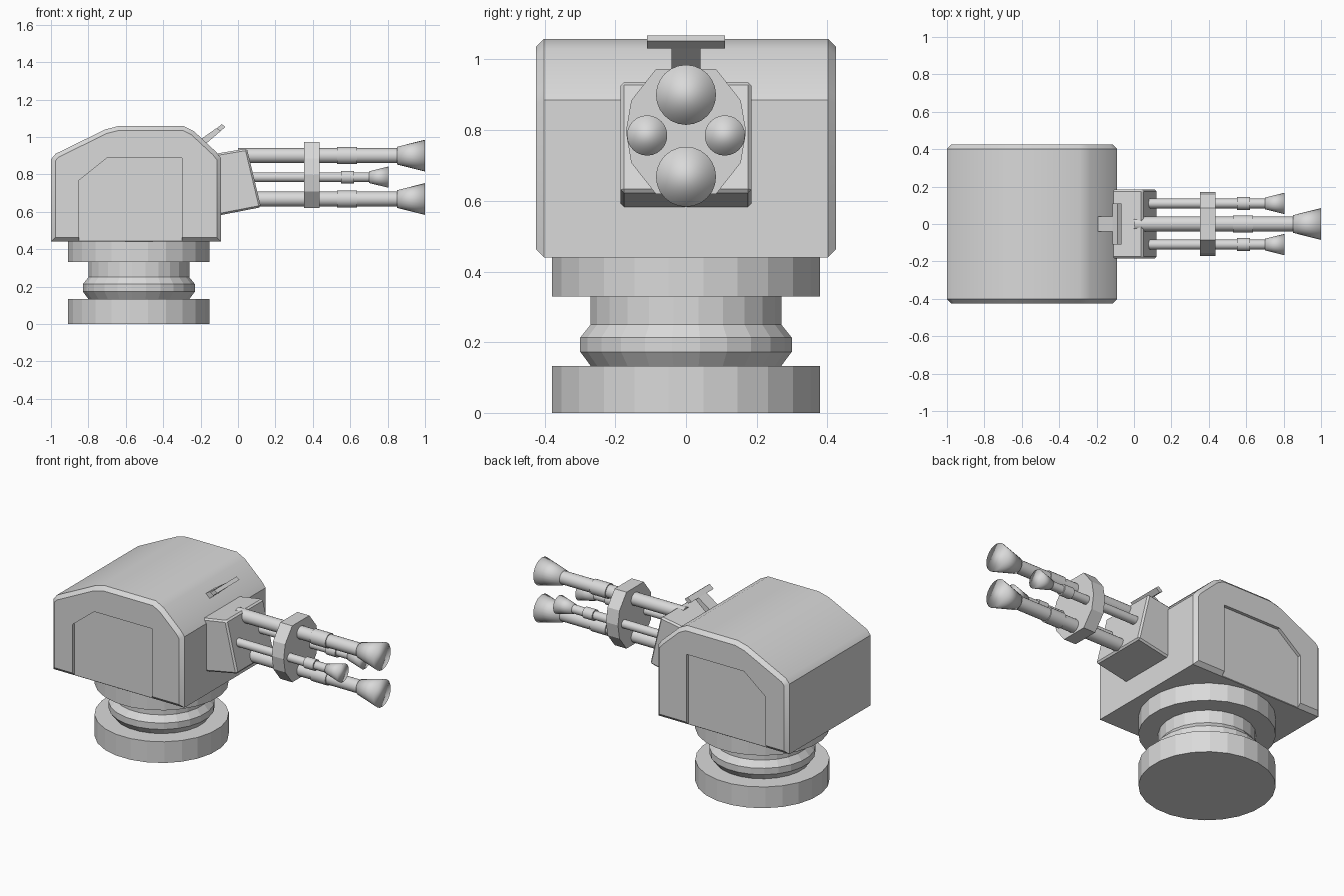
import bpy, bmesh, math
from mathutils import Matrix, Vector

if "Cube" in bpy.data.objects:
    bpy.data.objects.remove(bpy.data.objects["Cube"])

grey = bpy.data.materials.new("light_grey")
grey.diffuse_color = (0.7, 0.7, 0.7, 1)
grey.use_nodes = True
grey.node_tree.nodes["Principled BSDF"].inputs["Base Color"].default_value = grey.diffuse_color


def finish(bm, name, smooth=None):
    """Turn a bmesh into an object; smooth = angle limit in degrees, None = flat."""
    bmesh.ops.recalc_face_normals(bm, faces=bm.faces)
    me = bpy.data.meshes.new(name)
    bm.to_mesh(me)
    bm.free()
    me.materials.append(grey)
    ob = bpy.data.objects.new(name, me)
    bpy.context.collection.objects.link(ob)
    shade(me, smooth)
    return ob


def shade(me, smooth):
    for p in me.polygons:
        p.use_smooth = smooth is not None
    if smooth is not None and smooth < 180:
        me.set_sharp_from_angle(angle=math.radians(smooth))


def prism(name, pts, a, b, axis="y", bevel=0.0, caps_only=False, smooth=None):
    """Extrude a profile from a to b: (x, z) points along y, or (y, z) along x."""
    bm = bmesh.new()
    place = (lambda p, d: (p[0], d, p[1])) if axis == "y" else (lambda p, d: (d, p[0], p[1]))
    face = bm.faces.new([bm.verts.new(place(p, a)) for p in pts])
    ext = bmesh.ops.extrude_face_region(bm, geom=[face])["geom"]
    step = Vector((0, b - a, 0)) if axis == "y" else Vector((b - a, 0, 0))
    bmesh.ops.translate(bm, vec=step, verts=[v for v in ext if isinstance(v, bmesh.types.BMVert)])
    bmesh.ops.recalc_face_normals(bm, faces=bm.faces)
    if bevel:
        i = 1 if axis == "y" else 0
        edges = [e for e in bm.edges
                 if not caps_only or abs(e.verts[0].co[i] - e.verts[1].co[i]) < 1e-5]
        bmesh.ops.bevel(bm, geom=edges, offset=bevel, segments=1, affect="EDGES", profile=0.5)
    return finish(bm, name, smooth)


def lathe(name, profile, sides, matrix, smooth=None, turn=0.0):
    """Closed solid of revolution from (radius, height) points."""
    bm = bmesh.new()
    rings = []
    for r, h in profile:
        angles = [turn + 2 * math.pi * k / sides for k in range(sides)]
        rings.append([bm.verts.new(matrix @ Vector((r * math.cos(t), r * math.sin(t), h)))
                      for t in angles])
    for lo, hi in zip(rings, rings[1:]):
        for k in range(sides):
            j = (k + 1) % sides
            bm.faces.new((lo[k], lo[j], hi[j], hi[k]))
    bm.faces.new(rings[0][::-1])
    bm.faces.new(rings[-1])
    return finish(bm, name, smooth)


# Turntable pedestal
lathe("pedestal",
      [(.382, 0), (.382, .133), (.272, .133), (.302, .173), (.302, .213), (.272, .25),
       (.272, .33), (.382, .33), (.382, .45)],
      24, Matrix.Translation((-.53, 0, 0)), turn=math.radians(7.5))

# Armoured housing with chamfered rim
housing = prism("housing",
                [(-1, .44), (-1, .88), (-.975, .91), (-.71, 1.04), (-.64, 1.058), (-.29, 1.058),
                 (-.235, 1.03), (-.115, .918), (-.09, .885), (-.09, .44)],
                -.425, .425, bevel=.023, caps_only=True)

# Recessed side panels
panel = [(-.85, .40), (-.85, .768), (-.70, .888), (-.30, .888), (-.30, .40)]
cutters = []
for s in (-1, 1):
    c = prism("panel_cutter", panel, s * .405, s * .5)
    c.hide_render = True
    cutters.append(c)
    mod = housing.modifiers.new("panel", "BOOLEAN")
    mod.operation, mod.solver, mod.object = "DIFFERENCE", "EXACT", c
bpy.context.view_layer.update()
dg = bpy.context.evaluated_depsgraph_get()
cut = bpy.data.meshes.new_from_object(housing.evaluated_get(dg))
housing.modifiers.clear()
housing.data = cut
shade(cut, 32)
for c in cutters:
    bpy.data.objects.remove(c)

# Gun mantlet
prism("mantlet", [(-.12, .91), (.048, .938), (.123, .624), (-.12, .577)],
      -.185, .185, bevel=.01)

# Sight on the sloping front plate
prism("sight_stem", [(-.22, .973), (-.188, .949), (-.093, 1.031), (-.115, 1.047)], -.041, .041)
prism("sight_bar", [(-.115, 1.045), (-.087, 1.068), (-.067, 1.053), (-.094, 1.031)], -.11, .11)

# Collar that ties the barrels together
half = [(.085, .177), (.155, .088), (.17, 0), (.155, -.088), (.085, -.177)]
prism("barrel_collar",
      [(y, .796 + z) for y, z in half] + [(-y, .796 + z) for y, z in half[::-1]],
      .353, .436, axis="x")


# Barrels: rod, sleeve and flared muzzle
def barrel(name, y, z, rod, sleeve, s0, s1, m0, m1, r0, r1):
    m = Matrix.Translation((0, y, z)) @ Matrix.Rotation(math.pi / 2, 4, "Y")
    lathe(name + "_rod", [(rod, 0), (rod, m0 + .01)], 20, m, 40)
    lathe(name + "_sleeve", [(sleeve, s0), (sleeve, s1)], 20, m, 40)
    lathe(name + "_muzzle", [(r0, m0), (r1, m1)], 24, m, 180)


for label, z in (("upper", .90), ("lower", .668)):
    barrel(label + "_barrel", 0, z, .04, .046, .53, .637, .85, 1.0, .047, .085)
for label, y in (("left", -.11), ("right", .11)):
    barrel(label + "_barrel", y, .785, .026, .034, .552, .62, .70, .805, .031, .057)
